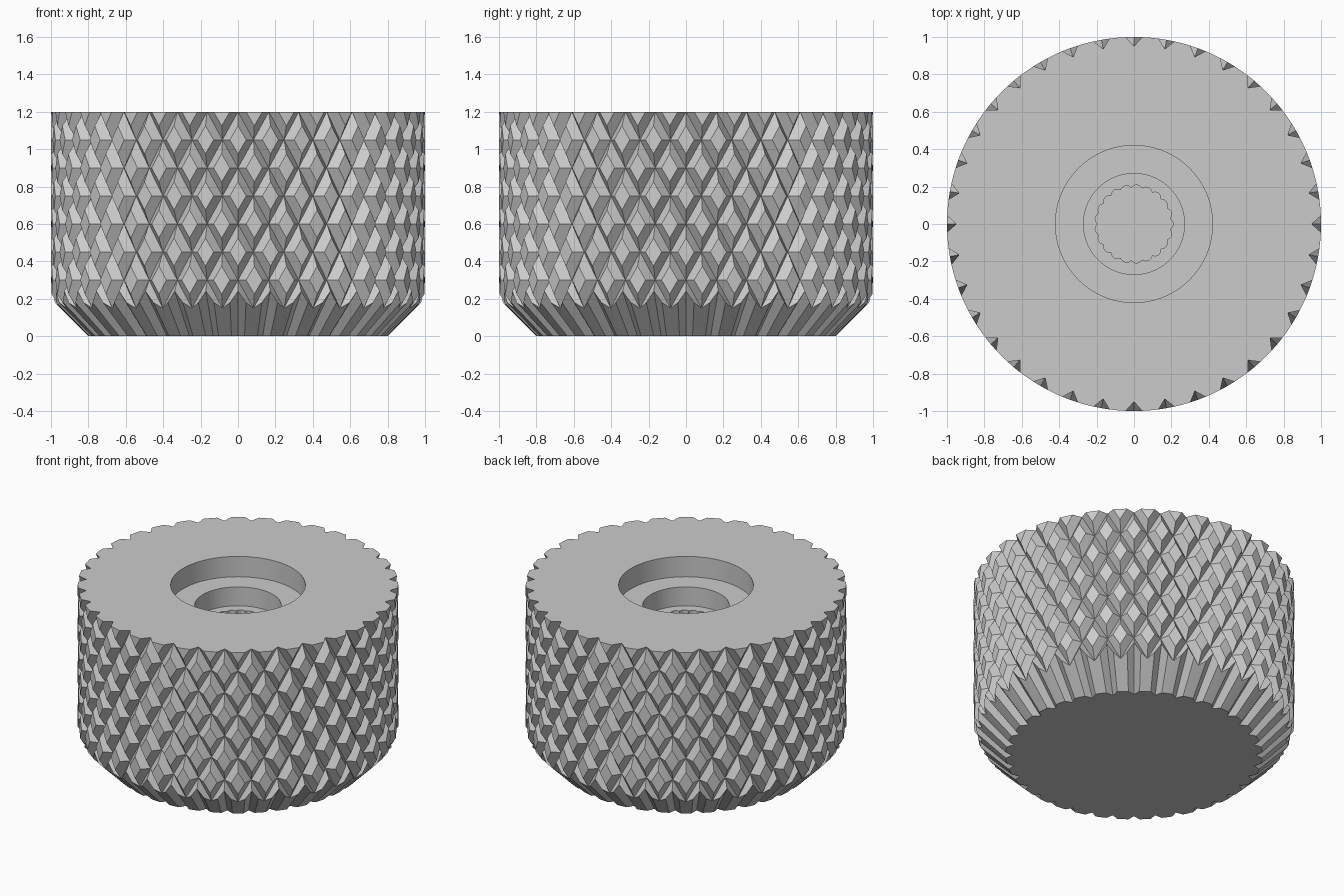
import bpy
from math import cos, sin, pi, radians

cube = bpy.data.objects.get("Cube")
if cube:
    bpy.data.objects.remove(cube, do_unlink=True)

# Single grey finish
grey = bpy.data.materials.new("plain_grey")
grey.use_nodes = True
colour = (0.6, 0.6, 0.6, 1)
grey.diffuse_color = colour
grey.node_tree.nodes["Principled BSDF"].inputs["Base Color"].default_value = colour

TEETH = 36
COLS = TEETH * 4          # four columns per knurl pitch
ROW = 0.075               # four rows per knurl pitch
TOP = 1.2


def ring_solid(name, rings, split=None):
    """Closed solid from (z, radii) rings listed from bottom to top."""
    n = len(rings[0][1])
    verts = [(r * cos(2 * pi * i / n), r * sin(2 * pi * i / n), z)
             for z, radii in rings for i, r in enumerate(radii)]
    faces = [list(range(n))[::-1],
             list(range((len(rings) - 1) * n, len(rings) * n))]
    for k in range(len(rings) - 1):
        for i in range(n):
            a, b = k * n + i, k * n + (i + 1) % n
            c, d = b + n, a + n
            if split is None:
                faces.append([a, b, c, d])
            elif split(i, k):
                faces += [[a, b, c], [a, c, d]]
            else:
                faces += [[a, b, d], [b, c, d]]
    mesh = bpy.data.meshes.new(name)
    mesh.from_pydata(verts, [], faces)
    mesh.materials.append(grey)
    obj = bpy.data.objects.new(name, mesh)
    bpy.context.collection.objects.link(obj)
    return obj


def combine(body, tool, operation):
    bpy.context.view_layer.objects.active = body
    mod = body.modifiers.new("cut", "BOOLEAN")
    mod.operation, mod.object, mod.solver = operation, tool, "EXACT"
    bpy.ops.object.modifier_apply(modifier=mod.name)
    bpy.data.objects.remove(tool, do_unlink=True)


def wrap(d):
    return abs((d + 2) % 4 - 2)


def knurl_radius(i, j):
    """Staggered diamond pyramids with their tips cut flat."""
    h = max(1 - (wrap(i - 2) + wrap(j)) / 2, 1 - (wrap(i) + wrap(j - 2)) / 2)
    return 0.95 + 0.1 * min(max(h, 0), 0.5)


# Knurled barrel, started below the base so the taper can trim it
LAST = 18
rings = [(TOP - ROW * j, [knurl_radius(i, j) for i in range(COLS)])
         for j in range(LAST, -1, -1)]
knob = ring_solid("knurled_knob", rings,
                  lambda i, k: (i // 2 + (LAST - 1 - k) // 2) % 2 == 1)

# Fluted 45 degree taper at the base
notched = [0.95 if i % 4 == 0 else 1.0 for i in range(COLS)]
taper = ring_solid("base_taper", [(z, [r * s for r in notched])
                                  for z, s in ((0, 0.8), (0.4, 1.2), (1.3, 1.2))])
combine(knob, taper, "INTERSECT")

# Stepped recess and splined socket in the top
spline = [0.21, 0.206, 0.195, 0.206] * 21
for name, floor, radii in (("wide_recess", 1.06, [0.42] * 96),
                           ("narrow_recess", 0.93, [0.27] * 96),
                           ("spline_socket", 0.65, spline)):
    combine(knob, ring_solid(name, [(floor, radii), (1.4, radii)]), "DIFFERENCE")

# Smooth only the round walls; knurl edges stay crisp
bpy.ops.object.select_all(action="DESELECT")
knob.select_set(True)
bpy.context.view_layer.objects.active = knob
bpy.ops.object.shade_smooth_by_angle(angle=radians(8))
